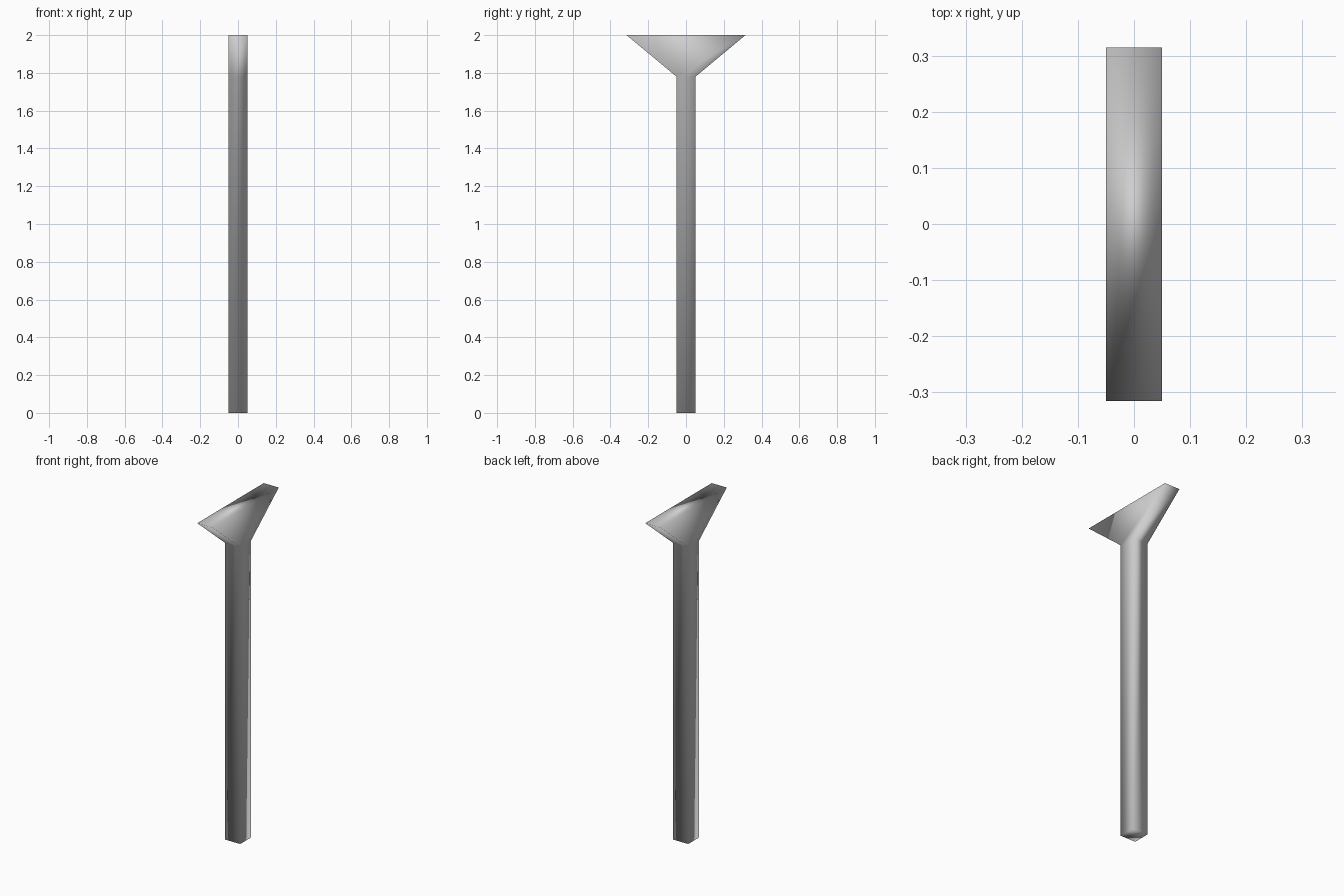
import bpy
import bmesh

cube = bpy.data.objects.get("Cube")
if cube:
    bpy.data.objects.remove(cube, do_unlink=True)

HALF = 0.05        # half width of the square post
NECK = 1.78        # height where the head starts to flare
TOP = 2.0
FLARE = 0.315      # half length of the head at the top

# Plain grey material
grey = bpy.data.materials.new("plain_grey")
grey.use_nodes = True
colour = (0.62, 0.62, 0.62, 1)
grey.diffuse_color = colour
grey.node_tree.nodes["Principled BSDF"].inputs["Base Color"].default_value = colour

# Square post and flared head as one closed loft of rectangles
bm = bmesh.new()
rings = []
for half_y, z in ((HALF, 0), (HALF, NECK), (FLARE, TOP)):
    rings.append([bm.verts.new((sx * HALF, sy * half_y, z))
                  for sx, sy in ((-1, -1), (1, -1), (1, 1), (-1, 1))])
for low, high in zip(rings, rings[1:]):
    for i in range(4):
        j = (i + 1) % 4
        bm.faces.new((low[i], low[j], high[j], high[i]))
bm.faces.new(rings[0][::-1])
bm.faces.new(rings[-1])
bm.normal_update()

# Soft shading across every edge
for face in bm.faces:
    face.smooth = True

mesh = bpy.data.meshes.new("flared_post")
bm.to_mesh(mesh)
bm.free()
mesh.materials.append(grey)
post = bpy.data.objects.new("flared_post", mesh)
bpy.context.collection.objects.link(post)
